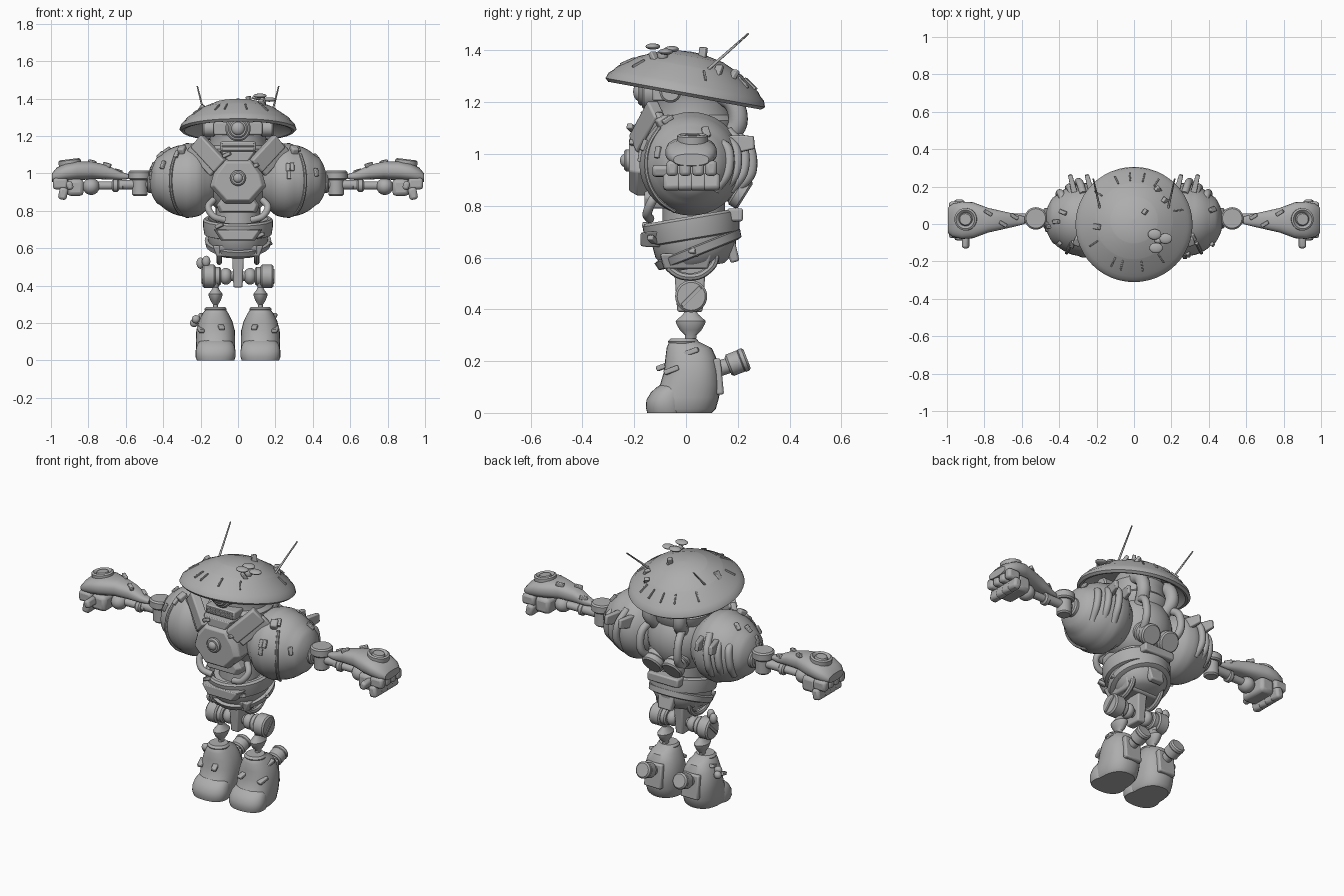
import bpy, bmesh, math, random
from mathutils import Vector, Matrix

if "Cube" in bpy.data.objects:
    bpy.data.objects.remove(bpy.data.objects["Cube"])

random.seed(4)
MAT = bpy.data.materials.new("grey metal")
MAT.diffuse_color = (0.42, 0.42, 0.42, 1)
MAT.use_nodes = True
MAT.node_tree.nodes["Principled BSDF"].inputs["Base Color"].default_value = MAT.diffuse_color
SIDES = (("right", 1), ("left", -1))


def finish(name, bm, matrix=Matrix(), angle=35, bevel=0):
    bmesh.ops.recalc_face_normals(bm, faces=bm.faces)
    mesh = bpy.data.meshes.new(name)
    bm.to_mesh(mesh)
    bm.free()
    mesh.transform(matrix)
    ob = bpy.data.objects.new(name, mesh)
    bpy.context.collection.objects.link(ob)
    mesh.materials.append(MAT)
    if bevel:
        mod = ob.modifiers.new("bevel", "BEVEL")
        mod.width, mod.segments = bevel, 2
    bpy.ops.object.select_all(action="DESELECT")
    ob.select_set(True)
    bpy.context.view_layer.objects.active = ob
    bpy.ops.object.shade_smooth_by_angle(angle=math.radians(angle))
    return ob


def aim(loc, direction):
    q = Vector(direction).to_track_quat("Z", "Y")
    return Matrix.Translation(loc) @ q.to_matrix().to_4x4()


def skin(name, rings, matrix=Matrix(), **kw):
    """Bridge equal rings of points and cap both ends."""
    bm = bmesh.new()
    vs = [[bm.verts.new(p) for p in r] for r in rings]
    n = len(vs[0])
    for a, b in zip(vs, vs[1:]):
        for i in range(n):
            bm.faces.new((a[i], a[(i + 1) % n], b[(i + 1) % n], b[i]))
    bm.faces.new(vs[0])
    bm.faces.new(vs[-1])
    return finish(name, bm, matrix, **kw)


def lathe(name, prof, loc, direction=(0, 0, 1), n=32, scale=(1, 1, 1)):
    rings = [[(max(r, .001) * math.cos(t * math.tau / n), max(r, .001) * math.sin(t * math.tau / n), z)
              for t in range(n)] for r, z in prof]
    return skin(name, rings, aim(loc, direction) @ Matrix.Diagonal((*scale, 1)))


def drum(name, loc, direction, r, h, lip=.008):
    """Rounded cylinder centred on loc."""
    return lathe(name, [(r - lip, -h / 2), (r, lip - h / 2), (r, h / 2 - lip), (r - lip, h / 2)], loc, direction)


def ball(name, loc, size):
    bm = bmesh.new()
    bmesh.ops.create_uvsphere(bm, u_segments=28, v_segments=18, radius=1)
    return finish(name, bm, Matrix.Translation(loc) @ Matrix.Diagonal((*size, 1)), angle=60)


def box(name, loc, size, direction=(0, 0, 1), bevel=.008, taper=1):
    bm = bmesh.new()
    bmesh.ops.create_cube(bm, size=1)
    for v in bm.verts:
        if v.co.z < 0:
            v.co.x *= taper
            v.co.y *= taper
    return finish(name, bm, aim(loc, direction) @ Matrix.Diagonal((*size, 1)), bevel=bevel)


def tube(name, pts, r, n=12, steps=6):
    """Round pipe through a smoothed path."""
    P = [Vector(p) for p in pts]
    P = [2 * P[0] - P[1]] + P + [2 * P[-1] - P[-2]]
    path = []
    for a, b, c, d in zip(P, P[1:], P[2:], P[3:]):
        for k in range(steps):
            t = k / steps
            path.append(.5 * (2 * b + (c - a) * t + (2 * a - 5 * b + 4 * c - d) * t * t + (3 * b - a - 3 * c + d) * t ** 3))
    path.append(P[-2])
    rings = []
    side = (path[1] - path[0]).orthogonal().normalized()
    for i, p in enumerate(path):
        tan = (path[min(i + 1, len(path) - 1)] - path[max(i - 1, 0)]).normalized()
        side = (side - tan * side.dot(tan)).normalized()
        up = tan.cross(side)
        rings.append([p + r * (math.cos(k * math.tau / n) * side + math.sin(k * math.tau / n) * up) for k in range(n)])
    return skin(name, rings)


def oval(c, a, b, power=.8, n=28):
    """Soft square ring around c spanned by half axes a and b."""
    f = lambda v: math.copysign(abs(v) ** power, v)
    return [Vector(c) + Vector(a) * f(math.cos(k * math.tau / n)) + Vector(b) * f(math.sin(k * math.tau / n)) for k in range(n)]


def plate(name, outline, y0, y1, inset=.85):
    """Front-facing panel with a chamfered face, outline in x and z."""
    cz = sum(z for x, z in outline) / len(outline)
    ring = lambda y, k: [(x * k, y, cz + (z - cz) * k) for x, z in outline]
    return skin(name, [ring(y1, 1), ring(y0 + .03, 1), ring(y0, inset)], angle=20, bevel=.005)


# Hat: tilted saucer with rim, raised crown, seams, antennas and leaves
tilt = Vector((0, math.sin(.18), math.cos(.18)))
hat_at = Vector((0, -.005, 1.225))
hat_m = aim(hat_at, tilt)
lathe("hat", [(0, .09), (.15, .085), (.25, .05), (.287, .002), (.3, 0), (.313, .012), (.305, .035), (.29, .048),
              (.275, .067), (.21, .112), (.205, .117), (.13, .15), (.125, .153), (.05, .168), (0, .172)], hat_at, tilt, 48)
for k, a in enumerate((.5, 1.1, 1.3, 1.75, 2.2, 3.4, 4.2, 4.5, 4.8, 5.1, 5.6)):
    d = Vector((math.cos(a), math.sin(a), -.66)).normalized()
    at = hat_m @ Vector((.245 * math.cos(a), .245 * math.sin(a), .09))
    box(f"hat_seam_{k}", at, (.008, .012, .06), hat_m.to_3x3() @ d, .002)
for k, (x, y) in enumerate(((-.13, .14), (-.17, -.11), (-.06, -.04), (-.13, -.17), (.2, .03))):
    r = math.hypot(x, y)
    box(f"hat_chip_{k}", hat_m @ Vector((x, y, .178 - r * r * 1.55)), (.03, .02, .055), (x, -y, .3), .004)
for k, a in enumerate((.3, 2.1, 4.4)):
    ball(f"hat_leaf_{k}", (.13 + .04 * math.cos(a), -.09 + .04 * math.sin(a), 1.395 + .01 * k), (.036, .028, .012))
ball("leaf_stem", (.13, -.09, 1.38), (.02, .02, .025))

# Head under the hat with lens, ear drums and grille
lathe("head", [(.13, 1.04), (.17, 1.09), (.175, 1.13), (.155, 1.15), (.15, 1.2), (.16, 1.23), (.12, 1.3)], (0, .03, 0))
drum("lens_ring", (0, -.125, 1.24), (0, -1, 0), .068, .09)
drum("lens_bezel", (0, -.17, 1.24), (0, -1, 0), .052, .03)
ball("lens", (0, -.18, 1.24), (.036, .024, .036))
box("brow", (0, -.08, 1.24), (.26, .1, .07))
box("mouth", (0, -.125, 1.145), (.19, .09, .05))
for k in range(3):
    box(f"mouth_bar_{k}", (0, -.17, 1.13 + .015 * k), (.17, .01, .007), bevel=.002)

# Torso core, chest plates and waist
ball("torso", (0, .03, .97), (.19, .19, .2))
plate("chest_plate", [(-.07, .84), (.07, .84), (.15, .93), (.13, 1), (.075, 1.075), (-.075, 1.075), (-.13, 1), (-.15, .93)], -.22, -.08)
drum("chest_boss", (0, -.225, .975), (0, -1, 0), .042, .03)
ball("chest_stud", (0, -.235, .975), (.026, .02, .026))
plate("belly_plate", [(-.1, .79), (.1, .79), (.115, .83), (.08, .88), (-.08, .88), (-.115, .83)], -.16, 0)
plate("throat_plate", [(-.06, 1.06), (.06, 1.06), (.1, 1.12), (-.1, 1.12)], -.2, -.05)
drum("waist", (0, .03, .77), (0, 0, 1), .12, .14)

# Pelvis: tilted bowl with raised belts and a hip post
lean = (0, -.17, 1)
lathe("pelvis", [(.1, -.14), (.13, -.12), (.158, -.075), (.162, -.03), (.18, -.025), (.187, .02), (.187, .05),
                 (.177, .06), (.16, .06), (.14, .03)], (0, .025, .7), lean, 40)
lathe("pelvis_belt", [(.155, -.085), (.172, -.08), (.178, -.05), (.16, -.045)], (0, .025, .69), (0, -.4, 1), 40)
box("pelvis_base", (0, .0, .585), (.27, .2, .06), taper=.85)
box("hip_post", (0, .015, .5), (.065, .13, .22), taper=.75)
box("rear_plate", (0, .17, .65), (.12, .05, .14), (0, -.3, 1), taper=.7)
plate("pelvis_buckle", [(-.09, .64), (.09, .64), (.13, .7), (-.13, .7)], -.175, -.1)
box("rear_bumper", (0, .19, .765), (.2, .06, .05))
drum("hip_axle", (0, .02, .45), (1, 0, 0), .025, .3)

for side, s in SIDES:
    P = lambda x, y, z: Vector((x * s, y, z))
    N = lambda part: f"{side}_{part}"
    lathe(N("antenna"), [(.012, 0), (.012, .04), (.006, .05), (.004, .26)], P(.175, .05, 1.295), P(.04, .18, .16), 10)
    drum(N("ear"), P(.155, -.06, 1.24), (1, 0, 0), .042, .07)
    # Collar straps, front hoses and back pipes
    box(N("strap"), P(.155, -.15, 1.105), (.05, .09, .2), P(.12, .07, .13))
    box(N("strap_edge"), P(.19, -.13, 1.075), (.03, .06, .2), P(.12, .07, .13))
    tube(N("front_hose"), [P(.13, -.1, .86), P(.16, -.13, .82), P(.13, -.15, .77), P(.07, -.14, .75)], .018)
    tube(N("back_pipe"), [P(.1, .17, 1.08), P(.12, .24, 1.03), P(.12, .25, .93), P(.1, .19, .86)], .022)
    tube(N("neck_hose"), [P(.09, .1, 1.24), P(.1, .18, 1.2), P(.1, .2, 1.12), P(.08, .15, 1.05)], .038)
    for k in range(3):
        drum(N(f"thruster_{k}"), P(.065, .15 + .03 * k, .89 - .02 * k), (0, .8, -.5), .062 - .006 * (k % 2), .045)
    # Shoulder: ball with stepped armour, seams and rear vents
    prof = []
    for k in range(25):
        t = math.pi * k / 24
        r = .192 if k < 9 or 12 < k < 19 else .2
        prof.append((r * math.sin(t), -r * math.cos(t)))
    lathe(N("shoulder"), prof, P(.275, .02, .962), P(1, 0, 0), 40)
    tube(N("shoulder_seam"), [P(.275 + .19 * math.cos(a) * .45, .02 - .196 * math.cos(a) * .89, .962 + .196 * math.sin(a))
                              for a in (-1.2, -.8, -.4, 0, .4, .8)], .009, 8)
    for k in range(3):
        tube(N(f"rear_vent_{k}"), [P(.27 + .05 * k, .16 - .03 * k, 1.09 - .02 * k), P(.29 + .05 * k, .22 - .03 * k, 1.02),
                                   P(.3 + .05 * k, .22 - .03 * k, .93), P(.29 + .05 * k, .17 - .03 * k, .86)], .02)
    for x in (.24, .33):
        box(N(f"rear_fin_{int(x * 100)}"), P(x, .215, 1.04), (.022, .05, .1), P(.25, 1, .1), .006, 1.5)
    for k in range(7):
        d = P(random.uniform(-.2, .9), random.uniform(-.9, .6), random.uniform(-.1, .9)).normalized()
        box(N(f"shoulder_chip_{k}"), P(.275, .02, .962) + d * .198, (.022, .045, .018), d, .004)
    box(N("shoulder_lug"), P(.3, -.09, 1.125), (.04, .05, .04), P(.2, -.5, 1))

    # Elbow and forearm
    drum(N("arm_root"), P(.465, .03, .95), (1, 0, 0), .055, .04)
    drum(N("elbow_disc"), P(.525, .03, .99), (0, 0, 1), .06, .05)
    drum(N("elbow_pin"), P(.525, .03, .94), (0, 0, 1), .042, .12)
    drum(N("upper_rod"), P(.56, .03, .94), (1, 0, 0), .026, .18)
    drum(N("wrist_rod"), P(.69, .025, .935), (1, 0, 0), .022, .16)
    drum(N("wrist_collar"), P(.655, .025, .935), (1, 0, 0), .035, .035)
    ball(N("wrist_ball"), P(.785, .02, .93), (.045, .05, .045))
    rings = [oval(P(x, .02, (a + b) / 2), (0, w, 0), (0, 0, (b - a) / 2)) for x, a, b, w in (
        (.585, .97, .995, .02), (.63, .965, 1.01, .032), (.7, .968, 1.045, .048), (.78, .97, 1.063, .066),
        (.86, .962, 1.065, .096), (.92, .955, 1.055, .1), (.97, .95, 1.03, .088), (.995, .955, 1.0, .068))]
    skin(N("forearm"), rings)
    lathe(N("forearm_ring"), [(.06, -.02), (.06, .008), (.05, .014), (.042, .008), (.036, .0), (.03, .012), (.001, .012)],
          P(.9, .025, 1.062), P(.12, 0, 1))
    for k in range(4):
        y = -.053 + .05 * k
        box(N(f"knuckle_{k}"), P(.95, y, .945), (.08, .046, .06), bevel=.014)
        box(N(f"finger_{k}"), P(.935, y, .892), (.07, .046, .065), P(-.2, 0, 1), .014)
    box(N("palm"), P(.87, .02, .925), (.09, .17, .09), bevel=.02)
    box(N("thumb"), P(.9, -.085, .935), (.09, .035, .045), P(.3, 0, 1), .012)
    for k, (x, y, z) in enumerate(((.7, .0, 1.045), (.78, .06, 1.06), (.64, .04, 1.01))):
        box(N(f"arm_chip_{k}"), P(x, y, z), (.02, .022, .045), P(1, .6, .3), .004)

    # Hip bracket, wheel and lower leg
    tube(N("hip_bracket"), [P(.1, .015 + .1 * math.cos(a), .61 + .085 * math.sin(a))
                            for a in (3.1, 3.6, 4.2, 4.71, 5.2, 5.8, 6.3)], .015, 8, 3)
    drum(N("hip_wheel"), P(.155, .02, .45), (1, 0, 0), .062, .07)
    drum(N("hip_hub"), P(.11, .02, .45), (1, 0, 0), .05, .04)
    box(N("wheel_slot"), P(.191, .02, .45), (.008, .016, .1), (0, 1, 1), .002)
    ball(N("hip_ball"), P(.065, .02, .45), (.035, .045, .045))
    lathe(N("shin"), [(.02, .25), (.022, .3), (.042, .32), (.056, .345), (.058, .355), (.03, .38), (.024, .39), (.035, .42)],
          P(.12, .018, 0), scale=(.65, 1, 1))
    # Boot with toe cap, cuff and heel exhaust
    rings = [oval(P(.12, (f + b) / 2, z), (w, 0, 0), (0, (b - f) / 2, 0), .85) for z, f, b, w in (
        (0, -.145, .1, .09), (.015, -.15, .115, .1), (.06, -.135, .128, .104), (.11, -.1, .132, .105),
        (.16, -.085, .128, .103), (.21, -.08, .118, .09), (.25, -.075, .1, .07), (.275, -.065, .05, .052), (.285, -.05, .03, .04))]
    skin(N("boot"), rings)
    rings = [oval(P(.12, (f - .0) / 2, z), (w, 0, 0), (0, -f / 2, 0), .85) for z, f, w in (
        (0, -.15, .1), (.02, -.155, .107), (.05, -.153, .107), (.08, -.135, .1), (.1, -.112, .088), (.115, -.085, .06))]
    skin(N("toe_cap"), rings)
    lathe(N("boot_cuff"), [(.04, -.012), (.055, -.012), (.06, 0), (.05, .012), (.04, .012)], P(.12, -.01, .275))
    box(N("heel_plate"), P(.12, .125, .14), (.11, .03, .14), (0, -.1, 1))
    drum(N("heel_pipe"), P(.12, .155, .18), (0, .9, .3), .03, .08)
    drum(N("heel_exhaust"), P(.12, .19, .192), (0, .9, .35), .044, .06)
    drum(N("heel_nozzle"), P(.12, .222, .204), (0, .9, .35), .046, .03)
    for k, (x, y, z) in enumerate(((.19, .02, .235), (.2, -.055, .165), (.09, -.085, .18))):
        box(N(f"boot_chip_{k}"), P(x, y, z), (.03, .02, .06), P(.2, .8, .3), .005)

# Loose leaves and splinters on the left hip and boot
for k, (x, y, z) in enumerate(((-.2, .03, .52), (-.17, .01, .53), (-.235, .04, .2), (-.225, .02, .22))):
    ball(f"side_leaf_{k}", (x, y, z), (.022, .02, .03 - .008 * (k > 1)))
for k, (x, y, z) in enumerate(((.12, -.13, .67), (-.1, -.15, .72), (.16, .03, .62), (.09, -.2, 1.04), (-.06, -.21, 1.1))):
    box(f"body_chip_{k}", (x, y, z), (.025, .02, .045), (1, -.5, .5), .004)
